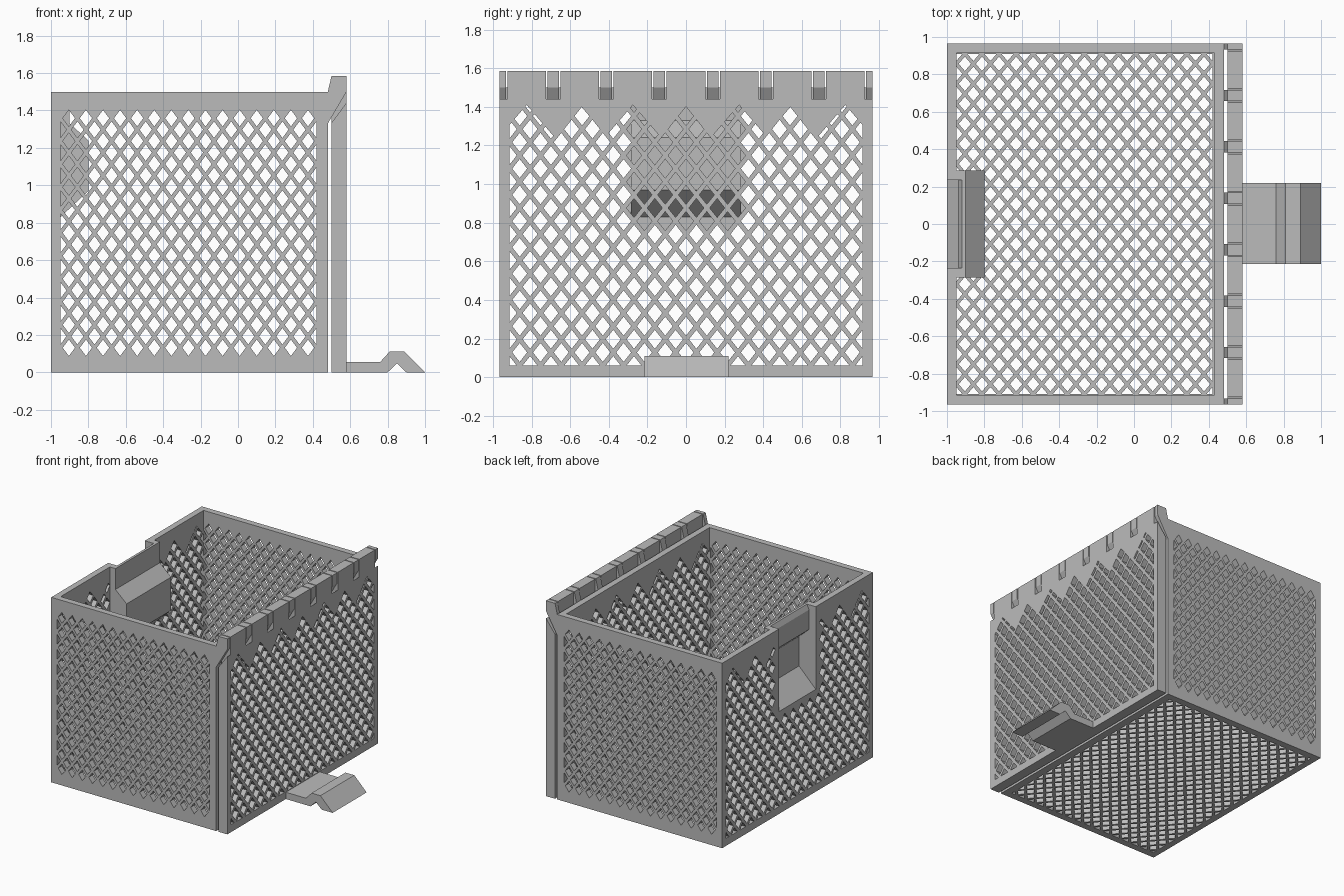
import bpy
import bmesh
from mathutils import Vector
from mathutils.geometry import delaunay_2d_cdt

cube = bpy.data.objects.get("Cube")
if cube:
    bpy.data.objects.remove(cube, do_unlink=True)

grey = bpy.data.materials.new("plain grey plastic")
grey.use_nodes = True
grey.diffuse_color = (0.5, 0.5, 0.5, 1)
grey.node_tree.nodes["Principled BSDF"].inputs["Base Color"].default_value = (0.5, 0.5, 0.5, 1)

# Overall sizes
HALF_Y = 0.965
WALL = 0.05
LEFT, RIGHT = -1.0, 0.48
TOP = 1.5
CLIP_STEP = 0.275
CLIP_SPOTS = [CLIP_STEP * (k + 0.5) for k in range(-4, 4)]
HOLE_SCALE = 0.72


def place(axis, u, v, w):
    """Point from in-plane coordinates u, v and depth w along the axis."""
    return Vector({"x": (w, u, v), "y": (u, w, v), "z": (u, v, w)}[axis])


def finish(name, bm):
    bmesh.ops.recalc_face_normals(bm, faces=bm.faces)
    mesh = bpy.data.meshes.new(name)
    bm.to_mesh(mesh)
    bm.free()
    mesh.materials.append(grey)
    obj = bpy.data.objects.new(name, mesh)
    bpy.context.collection.objects.link(obj)
    return obj


def extrude(bm, faces, offset):
    out = bmesh.ops.extrude_face_region(bm, geom=faces)
    verts = [g for g in out["geom"] if isinstance(g, bmesh.types.BMVert)]
    bmesh.ops.translate(bm, verts=verts, vec=offset)


def prisms(name, profile, spans):
    """Extrude an x-z profile across each (y0, y1) span."""
    bm = bmesh.new()
    for y0, y1 in spans:
        face = bm.faces.new([bm.verts.new((x, y0, z)) for x, z in profile])
        extrude(bm, [face], Vector((0, y1 - y0, 0)))
    return finish(name, bm)


def clip(poly, a, b, c):
    """Keep the part of a convex polygon where a*u + b*v <= c."""
    result = []
    for p, q in zip(poly, poly[1:] + poly[:1]):
        dp, dq = a * p[0] + b * p[1] - c, a * q[0] + b * q[1] - c
        if dp <= 0:
            result.append(p)
        if dp * dq < 0:
            t = dp / (dp - dq)
            result.append((p[0] + t * (q[0] - p[0]), p[1] + t * (q[1] - p[1])))
    return result


def area(poly):
    return abs(sum(p[0] * q[1] - q[0] * p[1] for p, q in zip(poly, poly[1:] + poly[:1]))) / 2


def under_teeth(poly, u):
    """Trim a hole to the zigzag of solid teeth below the clips."""
    spot = min(CLIP_SPOTS, key=lambda s: abs(s - u))
    side = 1 if u >= spot else -1
    slope = 1.16
    poly = clip(poly, -slope * side, 1, 1.25 - slope * side * spot)
    far = spot + side * CLIP_STEP
    return clip(poly, slope * side, 1, 1.25 + slope * side * far)


def diamonds(area_rect, columns, rows, pointed=False, teeth=False, keep_out=None):
    """Staggered diamond holes filling a rectangle."""
    u0, u1, v0, v1 = area_rect
    du, dv = (u1 - u0) / columns / 2, (v1 - v0) / rows / 2
    hu, hv = du * HOLE_SCALE, dv * HOLE_SCALE
    holes = []
    for i in range(2 * columns + 1):
        for j in range(2 * rows + 1):
            if i % 2 != j % 2 or (pointed and j in (0, 2 * rows)):
                continue
            u, v = u0 + i * du, v0 + j * dv
            if keep_out and abs(u) < keep_out[0] and v > keep_out[1]:
                continue
            poly = [(u - hu, v), (u, v - hv), (u + hu, v), (u, v + hv)]
            for a, b, c in ((-1, 0, -u0), (1, 0, u1), (0, -1, -v0), (0, 1, v1)):
                poly = clip(poly, a, b, c)
            if teeth:
                poly = under_teeth(poly, u)
            if len(poly) > 2 and area(poly) > hu * hv * 0.1:
                holes.append(poly)
    return holes


def lattice(name, axis, rect, depth, holes):
    """Flat rectangular plate pierced by convex holes."""
    u0, u1, v0, v1 = rect
    loops = [[(u0, v0), (u1, v0), (u1, v1), (u0, v1)]] + holes
    points, edges, owner = [], [], []
    for n, loop in enumerate(loops):
        base = len(points)
        points += [Vector(p) for p in loop]
        owner += [n] * len(loop)
        edges += [(base + k, base + (k + 1) % len(loop)) for k in range(len(loop))]
    co, _, tris, origin, _, _ = delaunay_2d_cdt(points, edges, [], 0, 1e-6)
    tags = [owner[o[0]] if o else 0 for o in origin]
    bm = bmesh.new()
    verts = [bm.verts.new(place(axis, p.x, p.y, depth[0])) for p in co]
    for tri in tris:
        inside = {tags[k] for k in tri}
        if len(inside) > 1 or 0 in inside:
            bm.faces.new([verts[k] for k in tri])
    extrude(bm, bm.faces[:], place(axis, 0, 0, depth[1] - depth[0]))
    loose = [v for v in bm.verts if not v.link_faces]
    bmesh.ops.delete(bm, geom=loose, context="VERTS")
    return finish(name, bm)


def cut(obj, cutter):
    mod = obj.modifiers.new("cut", "BOOLEAN")
    mod.operation = "DIFFERENCE"
    mod.solver = "EXACT"
    mod.object = cutter
    bpy.context.view_layer.objects.active = obj
    bpy.ops.object.modifier_apply(modifier=mod.name)


# Front and back walls
end_holes = diamonds((-0.95, 0.42, 0.07, 1.42), 15, 11, pointed=True)
for name, y in (("front_wall", -HALF_Y), ("back_wall", HALF_Y - WALL)):
    lattice(name, "y", (LEFT, RIGHT, 0, TOP), (y, y + WALL), end_holes)

# Floor
floor_holes = diamonds((-0.95, 0.42, -0.91, 0.91), 15, 17)
lattice("floor", "z", (LEFT, RIGHT, -HALF_Y, HALF_Y), (0, WALL), floor_holes)

# Side wall facing the clip panel, and the panel itself
side_rect = (-0.915, 0.915, 0.06, 1.42)
side_holes = diamonds(side_rect, 17, 10, teeth=True)
lattice("clip_side_wall", "x", (-HALF_Y, HALF_Y, 0, TOP), (RIGHT - WALL, RIGHT), side_holes)
panel = lattice("clip_panel", "x", (-HALF_Y, HALF_Y, 0, 1.585), (0.5, 0.58), side_holes)

# Sloped slots along the panel top
slots = prisms("slot_cutter", [(0.49, 1.32), (0.59, 1.455), (0.59, 1.62), (0.49, 1.62)],
               [(s - 0.0375, s + 0.0375) for s in CLIP_SPOTS])
cut(panel, slots)

# Hooks on the basket that sit in the slots
hook = [(0.47, 1.33), (0.48, 1.33), (0.58, 1.5), (0.58, 1.585), (0.5, 1.585), (0.48, TOP), (0.47, TOP)]
prisms("hooks", hook, [(max(s - 0.03, -HALF_Y), min(s + 0.03, HALF_Y)) for s in CLIP_SPOTS])

# Spring foot at the base of the panel
foot = [(0.57, 0), (0.8, 0), (0.85, 0.048), (0.9, 0), (1, 0), (0.89, 0.11),
        (0.81, 0.11), (0.76, 0.055), (0.57, 0.055)]
prisms("spring_foot", foot, [(-0.215, 0.22)])

# Handle side wall with the recessed finger pocket
handle_holes = diamonds(side_rect, 17, 10, pointed=False, teeth=True, keep_out=(0.32, 0.76))
handle_wall = lattice("handle_wall", "x", (-HALF_Y, HALF_Y, 0, TOP), (LEFT, LEFT + WALL), handle_holes)
pocket = prisms("finger_pocket", [(-0.96, 0.82), (-0.8, 0.97), (-0.8, 1.24), (-0.9, 1.33),
                                  (-0.9, TOP), (-0.96, TOP)], [(-0.285, 0.285)])
cavity = prisms("cavity_cutter", [(-1.05, 0.78), (-0.85, 0.98), (-0.85, 1.22), (-0.94, 1.3),
                                  (-0.94, 1.46), (-0.91, 1.52), (-1.05, 1.52)], [(-0.235, 0.235)])
cut(handle_wall, cavity)
cut(pocket, cavity)

# Remove the cutters
for helper in (slots, cavity):
    bpy.data.objects.remove(helper, do_unlink=True)
